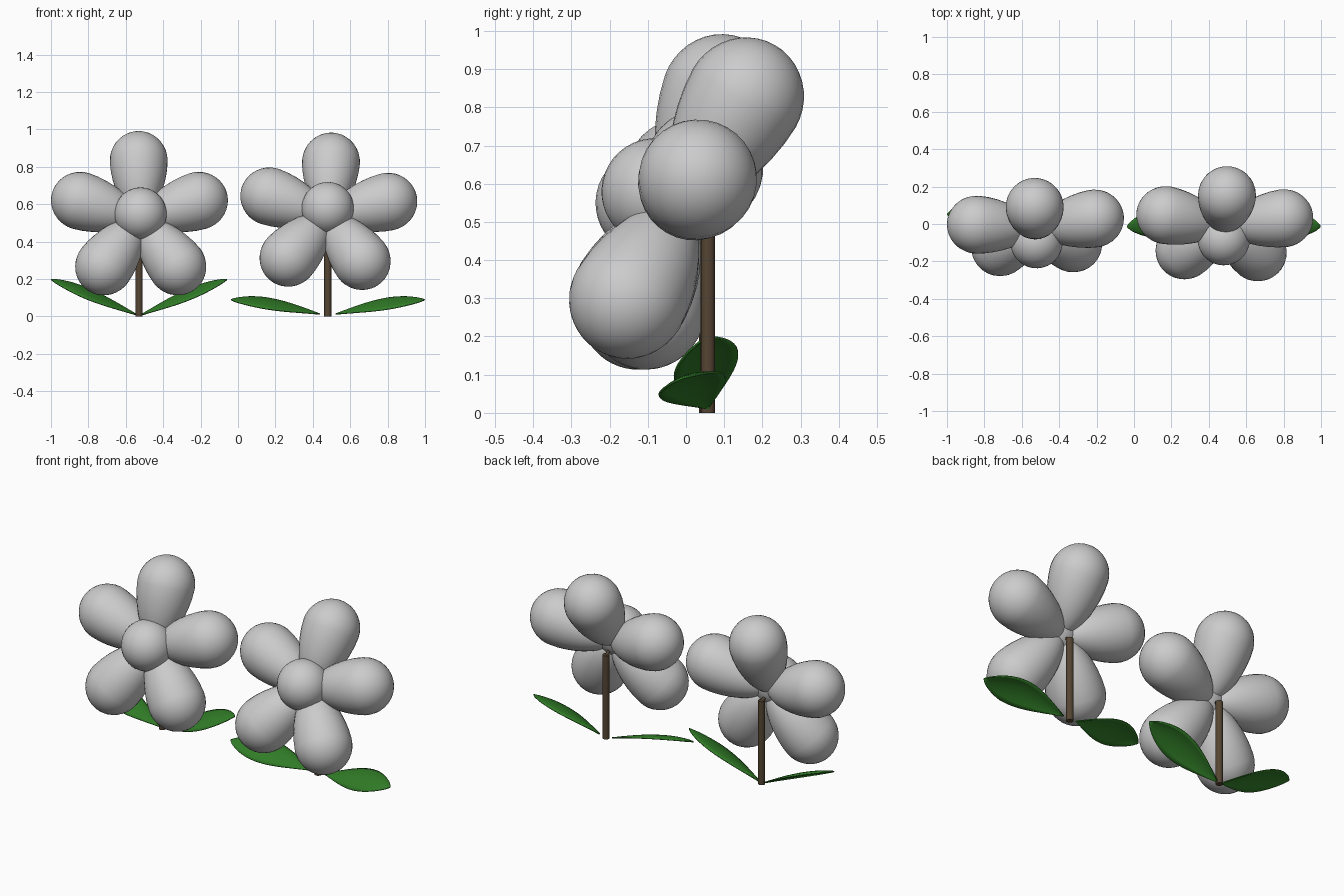
import bpy, bmesh, math
from mathutils import Matrix, Vector

cube = bpy.data.objects.get("Cube")
if cube:
    bpy.data.objects.remove(cube, do_unlink=True)


def material(name, rgb):
    m = bpy.data.materials.new(name)
    m.use_nodes = True
    m.diffuse_color = (*rgb, 1)
    bsdf = next(n for n in m.node_tree.nodes if n.type == 'BSDF_PRINCIPLED')
    bsdf.inputs["Base Color"].default_value = (*rgb, 1)
    return m


GREY = material("petal grey", (0.6, 0.6, 0.6))
BROWN = material("stem brown", (0.09, 0.06, 0.033))
GREEN = material("leaf green", (0.03, 0.2, 0.02))


def make(name, bm, mat, matrix=None, flat_angle=None):
    bmesh.ops.recalc_face_normals(bm, faces=bm.faces)
    for f in bm.faces:
        f.smooth = True
    if flat_angle:
        for e in bm.edges:
            e.smooth = e.calc_face_angle(0) < flat_angle
    mesh = bpy.data.meshes.new(name)
    bm.to_mesh(mesh)
    bm.free()
    mesh.materials.append(mat)
    ob = bpy.data.objects.new(name, mesh)
    ob.matrix_world = matrix or Matrix()
    bpy.context.collection.objects.link(ob)
    return ob


def petal(name, matrix, reach=0.33, radius=0.155, cap=0.16, rows=20, segs=32):
    """Egg along local z: narrow at the hub, round at the outer end."""
    bm = bmesh.new()
    profile = []
    for i in range(rows + 1):
        a = math.pi * i / rows
        c = math.cos(a)
        if c > 0:
            profile.append((radius * (1 - c ** 1.7) ** 0.6, reach * (1 - c)))
        else:
            profile.append((radius * math.sin(a), reach - cap * c))
    verts = [bm.verts.new((r, 0, z)) for r, z in profile]
    edges = [bm.edges.new(p) for p in zip(verts, verts[1:])]
    bmesh.ops.spin(bm, geom=verts + edges, cent=(0, 0, 0), axis=(0, 0, 1),
                   angle=math.tau, steps=segs)
    bmesh.ops.remove_doubles(bm, verts=bm.verts, dist=1e-4)
    make(name, bm, GREY, matrix)


def rod(name, start, end, radius):
    start, end = Vector(start), Vector(end)
    axis = end - start
    bm = bmesh.new()
    bmesh.ops.create_cone(bm, cap_ends=True, segments=16, radius1=radius,
                          radius2=radius, depth=axis.length)
    turn = axis.to_track_quat('Z', 'Y').to_matrix().to_4x4()
    make(name, bm, BROWN, Matrix.Translation((start + end) / 2) @ turn,
         math.radians(40))


def leaf(name, base, side, gap, length, sweep, rise, width=0.085, bank=0.34):
    """Banked, gently arched blade; rise is the midrib height along it."""
    rows, cols = 20, 8
    bm = bmesh.new()
    grid = []
    for i in range(rows + 1):
        t = i / rows
        w = width * max(math.sin(math.pi * t ** 1.3), 0) ** 0.8 + 0.003
        row = []
        for j in range(cols + 1):
            v = 2 * j / cols - 1
            row.append(bm.verts.new((
                base[0] + side * (gap + (length - gap) * t),
                base[1] + sweep * t + v * w * 0.95,
                rise(t) + w * (bank * v - 0.2 * v * v))))
        grid.append(row)
    for a, b in zip(grid, grid[1:]):
        for j in range(cols):
            bm.faces.new((a[j], a[j + 1], b[j + 1], b[j]))
    ob = make(name, bm, GREEN)
    solid = ob.modifiers.new("thickness", 'SOLIDIFY')
    solid.thickness = 0.006
    solid.offset = 0


def flower(label, hub, tilt, yaw, roll, gap, length, sweep, rise):
    hub = Vector(hub)
    rot = [Matrix.Rotation(math.radians(a), 4, ax)
           for a, ax in ((yaw, 'Z'), (-tilt, 'X'), (roll, 'Y'))]
    frame = Matrix.Translation(hub) @ rot[0] @ rot[1] @ rot[2]

    # Petals around the hub
    for k in range(5):
        petal(f"{label}_petal_{k + 1}",
              frame @ Matrix.Rotation(math.tau * k / 5, 4, 'Y'))

    # Round flower centre
    bm = bmesh.new()
    bmesh.ops.create_uvsphere(bm, u_segments=32, v_segments=20, radius=0.14)
    make(f"{label}_centre", bm, GREY, frame @ Matrix.Translation((0, -0.08, 0)))

    # Upright stem and the short neck into the flower
    top = frame @ Vector((0, 0.08, 0))
    top.z = 0.49
    rod(f"{label}_stem", (top.x, top.y, 0), top, 0.019)
    rod(f"{label}_neck", top - Vector((0, 0, 0.01)), hub, 0.009)

    # Pair of leaves at the foot
    for side, word in ((1, "left"), (-1, "right")):
        leaf(f"{label}_{word}_leaf", top, side, gap, length, sweep, rise)


flower("right_flower", (-0.525, -0.022, 0.522), 20, 3, 0, 0.01, 0.47, 0.0,
       lambda t: 0.008 + 0.245 * t - 0.055 * t ** 3)
flower("left_flower", (0.48, -0.012, 0.539), 30, 0, 3, 0.042, 0.518, -0.07,
       lambda t: 0.013 + 0.15 * t - 0.073 * t ** 3)
